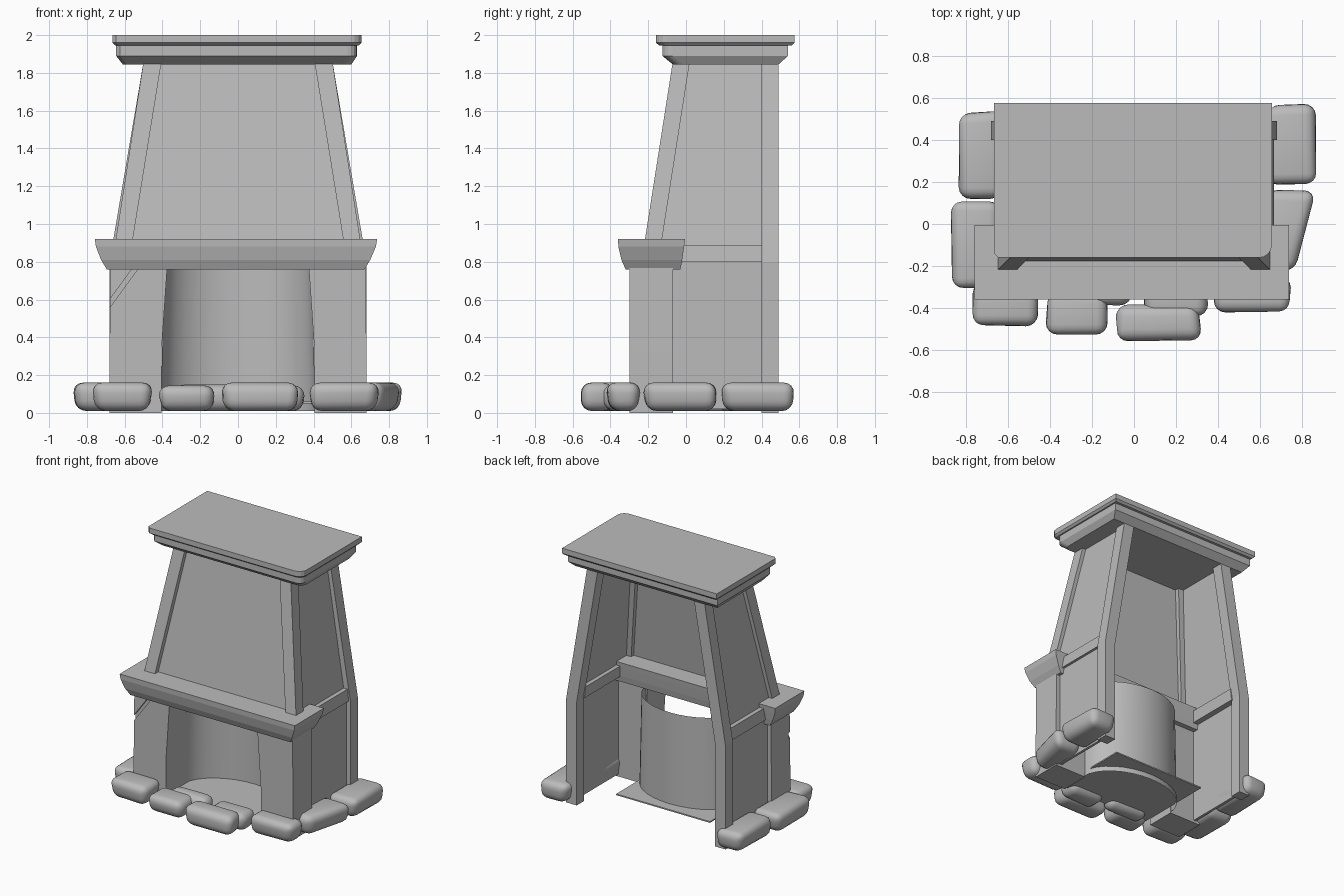
import bpy, bmesh, math, random

random.seed(4)
cube = bpy.data.objects.get("Cube")
if cube:
    bpy.data.objects.remove(cube, do_unlink=True)

# Single plaster and stone colour
GREY = (0.5, 0.5, 0.5, 1)
grey = bpy.data.materials.new("stone_grey")
grey.use_nodes = True
grey.diffuse_color = GREY
grey.node_tree.nodes["Principled BSDF"].inputs["Base Color"].default_value = GREY


def finish(name, bm):
    bmesh.ops.recalc_face_normals(bm, faces=bm.faces)
    mesh = bpy.data.meshes.new(name)
    bm.to_mesh(mesh)
    bm.free()
    mesh.materials.append(grey)
    ob = bpy.data.objects.new(name, mesh)
    bpy.context.collection.objects.link(ob)
    return ob


def loft(name, rings):
    """Closed solid through matching rings of points."""
    bm = bmesh.new()
    loops = [[bm.verts.new(p) for p in ring] for ring in rings]
    n = len(loops[0])
    for a, b in zip(loops, loops[1:]):
        for i in range(n):
            j = (i + 1) % n
            bm.faces.new((a[i], a[j], b[j], b[i]))
    bm.faces.new(loops[0])
    bm.faces.new(loops[-1])
    return finish(name, bm)


def rect(x0, x1, y0, y1, z):
    return [(x0, y0, z), (x1, y0, z), (x1, y1, z), (x0, y1, z)]


def pillar(name, sections, side=1):
    """Loft of rectangles (x0, x1, y0, y1, z), mirrored when side is -1."""
    return loft(name, [rect(side * a, side * b, c, d, z) for a, b, c, d, z in sections])


def slab_ring(x0, x1, y0, y1, z, cut_left, cut_right):
    """Rectangle with a clipped front left and a rounded front right corner."""
    ring = [(x1, y1, z), (x0, y1, z), (x0, y0 + cut_left, z), (x0 + cut_left, y0, z)]
    for k in range(5):
        a = math.radians(-90 + 22.5 * k)
        ring.append((x1 - cut_right + cut_right * math.cos(a),
                     y0 + cut_right + cut_right * math.sin(a), z))
    return ring


# Chimney cap with stepped moulding
loft("cap_moulding", [
    slab_ring(-0.61, 0.60, -0.07, 0.49, 1.845, 0.02, 0.05),
    slab_ring(-0.645, 0.63, -0.125, 0.54, 1.89, 0.02, 0.05),
    slab_ring(-0.645, 0.63, -0.125, 0.54, 1.945, 0.02, 0.05)])
loft("cap_slab", [
    slab_ring(-0.65, 0.64, -0.14, 0.56, 1.945, 0.02, 0.05),
    slab_ring(-0.665, 0.655, -0.16, 0.575, 1.96, 0.02, 0.06),
    slab_ring(-0.665, 0.655, -0.16, 0.575, 2.0, 0.02, 0.06)])

# Mantel shelf
pillar("mantel", [
    (-0.695, 0.67, -0.32, -0.03, 0.76),
    (-0.725, 0.70, -0.342, -0.02, 0.81),
    (-0.752, 0.73, -0.358, -0.01, 0.88),
    (-0.758, 0.737, -0.36, -0.005, 0.92)])

# Front panel of the hood
pillar("hood_front_panel", [(-0.6, 0.6, -0.18, -0.16, 0.9),
                            (-0.45, 0.45, -0.035, -0.015, 1.86)])

# Frame, side panels and fireplace cheeks on both sides
for side, word in ((1, "left"), (-1, "right")):
    pillar("hood_front_post_" + word, [
        (0.56, 0.65, -0.22, -0.13, 0.9),
        (0.405, 0.50, -0.07, 0.02, 1.86)], side)
    pillar("back_post_" + word, [
        (0.59, 0.68, 0.40, 0.49, 0),
        (0.59, 0.68, 0.40, 0.49, 0.8),
        (0.41, 0.50, 0.40, 0.49, 1.86)], side)
    pillar("hood_side_panel_" + word, [
        (0.605, 0.625, -0.15, 0.42, 0.87),
        (0.45, 0.47, 0.0, 0.42, 1.86)], side)
    pillar("side_beam_" + word, [
        (0.58, 0.665, -0.06, 0.41, 0.8),
        (0.57, 0.655, -0.06, 0.41, 0.89)], side)
    pillar("lower_side_panel_" + word, [
        (0.625, 0.645, -0.09, 0.42, 0.02),
        (0.625, 0.645, -0.09, 0.42, 0.82)], side)
    cheek = pillar("fireplace_cheek_" + word, [
        (0.405, 0.68, -0.30, -0.07, 0),
        (0.405, 0.68, -0.30, -0.07, 0.33),
        (0.375, 0.675, -0.30, -0.07, 0.77)], side)

# Crack across the corner of the right cheek
bm = bmesh.new()
bmesh.ops.create_cube(bm, size=1)
cutter = finish("crack_cutter", bm)
cutter.scale = (0.4, 0.04, 0.025)
cutter.location = (-0.62, -0.30, 0.66)
cutter.rotation_euler = (0, math.radians(-54), 0)
cutter.hide_render = True
cutter.hide_viewport = True
crack = cheek.modifiers.new("crack", "BOOLEAN")
crack.operation = "DIFFERENCE"
crack.object = cutter

# Curved fireback
bm = bmesh.new()
low, high = [], []
for k in range(17):
    a = math.pi * k / 16
    x, y = math.cos(a), -0.08 + 0.28 * math.sin(a)
    low.append(bm.verts.new((0.41 * x, y, 0.01)))
    high.append(bm.verts.new((0.39 * x, y, 0.765)))
for k in range(16):
    bm.faces.new((low[k], low[k + 1], high[k + 1], high[k]))
fireback = finish("fireback", bm)
for poly in fireback.data.polygons:
    poly.use_smooth = True

# Hearth floor
pillar("hearth_floor", [(-0.4, 0.4, -0.34, 0.28, 0.05), (-0.4, 0.4, -0.34, 0.28, 0.06)])

# Rounded hearth stones: x0, x1, y0, y1, height
STONES = [
    (-0.85, -0.61, 0.11, 0.55, 0.16), (-0.89, -0.62, -0.32, 0.12, 0.16),
    (-0.79, -0.44, -0.50, -0.26, 0.16), (-0.43, -0.11, -0.54, -0.30, 0.145),
    (-0.10, 0.33, -0.57, -0.36, 0.16), (0.37, 0.76, -0.43, -0.22, 0.16),
    (0.62, 0.88, 0.18, 0.58, 0.16), (0.60, 0.88, -0.24, 0.18, 0.16),
    (-0.36, 0.01, -0.40, -0.23, 0.15), (0.03, 0.37, -0.46, -0.24, 0.145)]
for n, (x0, x1, y0, y1, top) in enumerate(STONES):
    def wobble():
        return random.uniform(0, 0.025)
    rings = []
    for z, inset in ((0.01, 0.012), (top, 0.0)):
        ring = []
        for x, y, z in rect(x0 + inset, x1 - inset, y0 + inset, y1 - inset, z):
            dx = wobble() if x < (x0 + x1) / 2 else -wobble()
            dy = wobble() if y < (y0 + y1) / 2 else -wobble()
            ring.append((x + dx, y + dy, z))
        rings.append(ring)
    if n == 7:  # this stone narrows towards the front
        rings = [[(x - (0.11 if x > 0.7 and y < 0 else 0), y, z) for x, y, z in r] for r in rings]
    stone = loft("hearth_stone_%d" % (n + 1), rings)
    bevel = stone.modifiers.new("round", "BEVEL")
    bevel.width = 0.055
    bevel.segments = 4
    bevel.limit_method = "NONE"
    for poly in stone.data.polygons:
        poly.use_smooth = True
